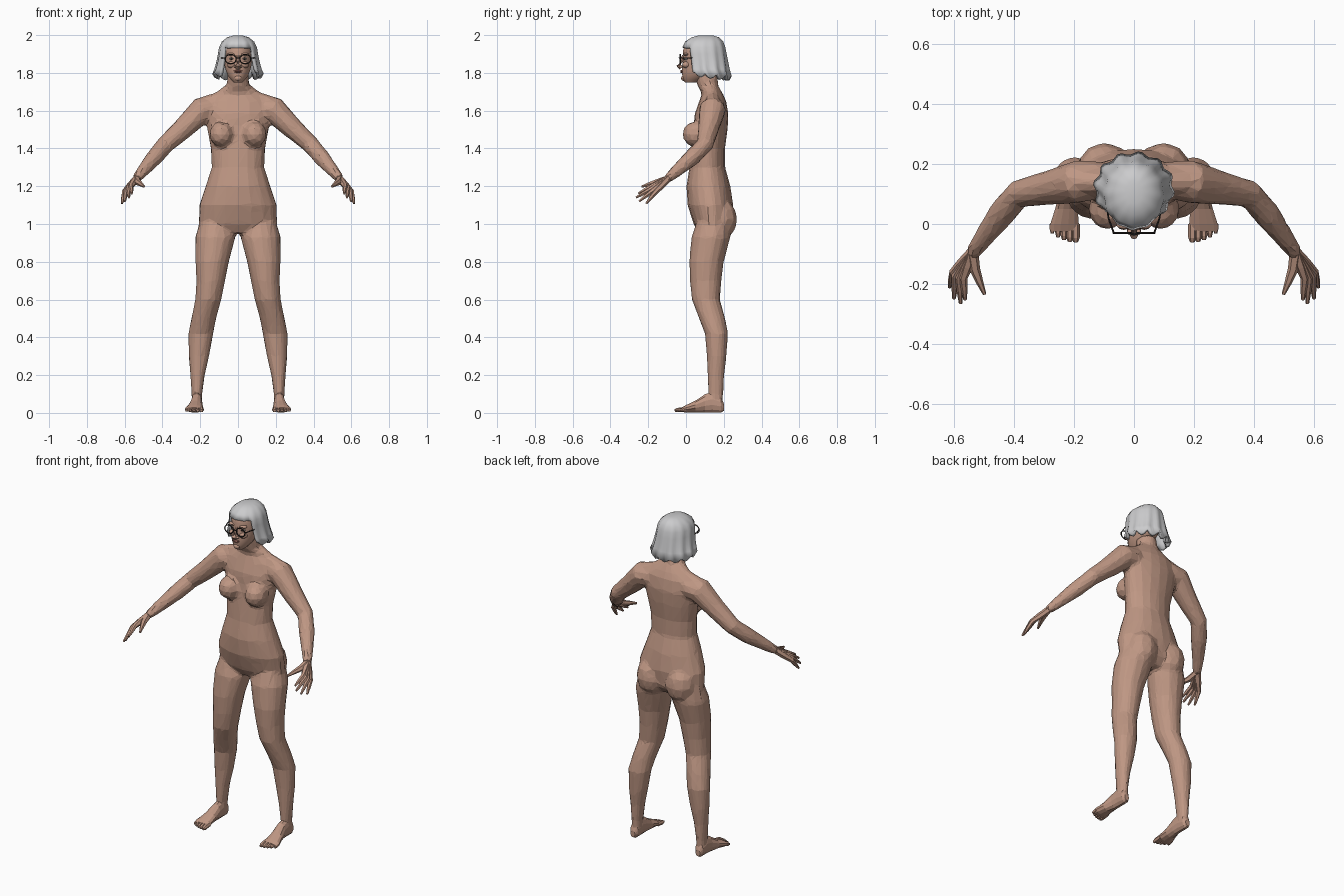
import bpy, bmesh, math
from mathutils import Vector, Matrix

if "Cube" in bpy.data.objects:
    bpy.data.objects.remove(bpy.data.objects["Cube"], do_unlink=True)


def material(name, rgb):
    mat = bpy.data.materials.new(name)
    mat.use_nodes = True
    mat.diffuse_color = (*rgb, 1)
    mat.node_tree.nodes["Principled BSDF"].inputs["Base Color"].default_value = (*rgb, 1)
    return mat


SKIN = material("skin", (0.52, 0.31, 0.23))
HAIR = material("grey hair", (0.6, 0.6, 0.61))
FRAME = material("dark frame", (0.025, 0.02, 0.018))
LIP = material("lips", (0.36, 0.15, 0.12))
EYE = material("eye white", (0.65, 0.6, 0.55))


def bridge(bm, rings):
    """Join rings of points into a capped skin."""
    loops = [[bm.verts.new(p) for p in ring] for ring in rings]
    n = len(loops[0])
    for a, b in zip(loops, loops[1:]):
        for i in range(n):
            j = (i + 1) % n
            bm.faces.new((a[i], a[j], b[j], b[i]))
    bm.faces.new(loops[0])
    bm.faces.new(loops[-1])


def loft(bm, rows, side=1, along="z", n=14):
    """Rows of (position, x0, x1, c0, c1), stacked along z or y."""
    rings = []
    for t, x0, x1, c0, c1 in rows:
        ring = []
        for i in range(n):
            a = math.tau * (i + 0.5) / n
            x = side * ((x0 + x1) / 2 + (x1 - x0) / 2 * math.cos(a))
            c = (c0 + c1) / 2 + (c1 - c0) / 2 * math.sin(a)
            ring.append((x, c, t) if along == "z" else (x, t, c))
        rings.append(ring)
    bridge(bm, rings)


def tube(bm, path, side=1, n=8):
    """Round limb through points of (x, y, z, radius)."""
    pts = [Vector((side * x, y, z)) for x, y, z, r in path]
    rings = []
    for i, p in enumerate(pts):
        d = pts[min(i + 1, len(pts) - 1)] - pts[max(i - 1, 0)]
        q = d.to_track_quat("Z", "Y")
        angles = [math.tau * k / n for k in range(n)]
        rings.append([p + q @ (Vector((math.cos(a), math.sin(a), 0)) * path[i][3]) for a in angles])
    bridge(bm, rings)


def blob(bm, centre, radii, segments=10):
    m = Matrix.Translation(centre) @ Matrix.Diagonal((*radii, 1))
    bmesh.ops.create_uvsphere(bm, u_segments=segments, v_segments=6, radius=1, matrix=m)


def finish(name, bm, mat, mirror=False, smooth=False):
    bmesh.ops.recalc_face_normals(bm, faces=bm.faces)
    mesh = bpy.data.meshes.new(name)
    bm.to_mesh(mesh)
    bm.free()
    mesh.materials.append(mat)
    obj = bpy.data.objects.new(name, mesh)
    bpy.context.collection.objects.link(obj)
    if mirror:
        obj.modifiers.new("mirror", "MIRROR").use_mirror_merge = False
    if smooth:
        bpy.ops.object.select_all(action="DESELECT")
        obj.select_set(True)
        bpy.context.view_layer.objects.active = obj
        bpy.ops.object.shade_smooth_by_angle(angle=math.radians(40))
    return obj


# Body: torso, neck, legs and arms fused into one faceted skin
body = bmesh.new()
torso = [(.95, .14, .07, .2), (1, .21, .04, .24), (1.1, .207, .008, .25), (1.2, .173, .002, .235),
         (1.3, .14, .018, .207), (1.4, .145, .028, .207), (1.5, .163, .04, .22), (1.58, .178, .045, .225),
         (1.65, .165, .07, .213), (1.69, .11, .085, .195), (1.73, .06, .062, .172), (1.8, .055, .04, .165)]
loft(body, [(z, -w, w, f, b) for z, w, f, b in torso], n=18)
leg = [(1.02, .04, .2, .06, .23), (.93, .012, .228, .028, .235), (.8, .047, .227, .016, .2),
       (.7, .067, .222, .02, .188), (.6, .087, .227, .03, .18), (.5, .115, .248, .068, .208),
       (.42, .13, .264, .1, .223), (.3, .152, .262, .11, .215), (.2, .175, .253, .113, .203),
       (.1, .189, .246, .117, .198), (.03, .19, .246, .117, .196)]
arm = [(.11, .15, 1.61, .06), (.19, .14, 1.605, .072), (.285, .12, 1.51, .058), (.385, .1, 1.42, .047),
       (.44, .035, 1.355, .046), (.5, -.045, 1.285, .034), (.54, -.1, 1.238, .025)]
for s in (1, -1):
    loft(body, leg, s)
    tube(body, arm, s, 10)
    blob(body, (s * .088, .05, 1.475), (.066, .07, .068))
    blob(body, (s * .098, .185, 1.025), (.092, .087, .11))
    tube(body, [(.03, .13, 1.72, .035), (.1, .14, 1.665, .038), (.2, .14, 1.62, .05)], s)
skin = finish("body", body, SKIN)
remesh = skin.modifiers.new("fuse", "REMESH")
remesh.mode = "VOXEL"
remesh.voxel_size = 0.011
relax = skin.modifiers.new("relax", "SMOOTH")
relax.factor, relax.iterations = 0.5, 5
facets = skin.modifiers.new("facets", "DECIMATE")
facets.ratio = 0.07
facets.use_symmetry = True

# Hands: four fingers fanning out from the wrist, plus a thumb
hand = bmesh.new()
fingers = [((.568, -.18, 1.2), (.562, -.252, 1.162)), ((.582, -.18, 1.188), (.577, -.264, 1.14)),
           ((.594, -.174, 1.178), (.599, -.248, 1.12)), ((.602, -.162, 1.17), (.614, -.21, 1.108))]
wrist = Vector((.538, -.095, 1.24))
for knuckle, tip in fingers:
    k, t = Vector(knuckle), Vector(tip)
    path = [(wrist, .019), (wrist.lerp(k, .55), .018), (k, .014), (k.lerp(t, .5), .011), (t, .006)]
    tube(hand, [(*p, r) for p, r in path], n=6)
tube(hand, [(*wrist, .02), (.53, -.15, 1.222, .018), (.513, -.195, 1.21, .012), (.497, -.234, 1.198, .006)], n=6)
finish("hands", hand, SKIN, mirror=True)

# Feet: wedge from heel to ball, with five toes
foot = bmesh.new()
loft(foot, [(.2, .205, .235, .01, .05), (.185, .193, .245, 0, .09), (.14, .19, .247, 0, .115),
            (.1, .189, .25, 0, .1), (.05, .186, .264, .002, .066), (0, .182, .28, .002, .042),
            (-.025, .184, .28, .004, .028)], along="y", n=12)
for i in range(5):
    x, r = .194 + i * .0195, .0135 - i * .0012
    end = -.06 + i * i * .0018
    tube(foot, [(x, 0, .02, r), (x, end + .015, .015, r), (x, end, .012, r * .6)], n=6)
finish("feet", foot, SKIN, mirror=True)

# Head: skull, nose, brow and cheeks
head = bmesh.new()
skull = [(1.75, .024, -.006, .06), (1.765, .038, -.018, .09), (1.785, .054, -.02, .12), (1.81, .064, -.024, .15),
         (1.84, .072, -.021, .18), (1.875, .076, -.014, .195), (1.915, .077, -.018, .2),
         (1.95, .067, -.006, .19), (1.975, .045, .03, .16)]
loft(head, [(z, -w, w, f, b) for z, w, f, b in skull], n=20)
tube(head, [(0, -.012, 1.892, .008), (0, -.026, 1.86, .01), (0, -.038, 1.838, .013), (0, -.025, 1.828, .014)])
blob(head, (0, -.012, 1.772), (.02, .014, .015))
for s in (1, -1):
    blob(head, (s * .014, -.026, 1.834), (.009, .01, .007))
    blob(head, (s * .034, .002, 1.843), (.025, .022, .018))
    blob(head, (s * .034, .0, 1.898), (.026, .017, .008))
finish("head", head, SKIN, smooth=True)

lips = bmesh.new()
blob(lips, (0, -.021, 1.811), (.025, .01, .004))
blob(lips, (0, -.021, 1.804), (.02, .01, .004))
finish("lips", lips, LIP)
eyes = bmesh.new()
blob(eyes, (.034, .002, 1.875), (.014, .014, .007))
finish("eyes", eyes, EYE, mirror=True)
pupils = bmesh.new()
blob(pupils, (.034, -.008, 1.875), (.006, .006, .006))
finish("pupils", pupils, FRAME, mirror=True)

# Spectacles: round rims, side arms and a bridge
rims = bmesh.new()
ring = []
for i in range(21):
    a = math.tau * i / 20
    ring.append((.039 + .029 * math.cos(a), -.03, 1.873 + .025 * math.sin(a), .0035))
tube(rims, ring, n=6)
tube(rims, [(.068, -.028, 1.878, .003), (.085, .02, 1.88, .003), (.092, .08, 1.88, .003)], n=6)
tube(rims, [(0, -.036, 1.88, .003), (.012, -.031, 1.877, .003)], n=6)
finish("spectacles", rims, FRAME, mirror=True)

# Hair: wavy bob with an opening for the face
hair = bmesh.new()
N = 60
rows = [(1.998, .025, .065, .145), (1.988, .057, .03, .175), (1.965, .085, -.004, .196), (1.935, .099, -.018, .207),
        (1.9, .104, -.014, .213), (1.86, .111, -.008, .22), (1.82, .121, -.004, .227), (1.785, .131, 0, .237)]
grid = []
for level, (z, w, f, b) in enumerate(rows):
    ring = []
    for i in range(N):
        a = math.tau * i / N
        wave = math.cos(12 * a + .25 * level)
        k = 1 + .007 * level * wave
        drop = .012 * wave + .012 * math.cos(a) if level == len(rows) - 1 else 0
        y = (f + b) / 2 - (b - f) / 2 * math.cos(a) * k
        ring.append(hair.verts.new((w * math.sin(a) * k, y, z + drop)))
    grid.append(ring)
hair.faces.new(grid[0])
for level, (upper, lower) in enumerate(zip(grid, grid[1:])):
    for i in range(N):
        front = math.cos(math.tau * (i + .5) / N)
        if level > 2 and front > .66:
            continue
        j = (i + 1) % N
        hair.faces.new((upper[i], upper[j], lower[j], lower[i]))
loose = [v for v in hair.verts if not v.link_faces]
bmesh.ops.delete(hair, geom=loose, context="VERTS")
locks = finish("hair", hair, HAIR, smooth=True)
shell = locks.modifiers.new("thickness", "SOLIDIFY")
shell.thickness = 0.016
shell.offset = -1
